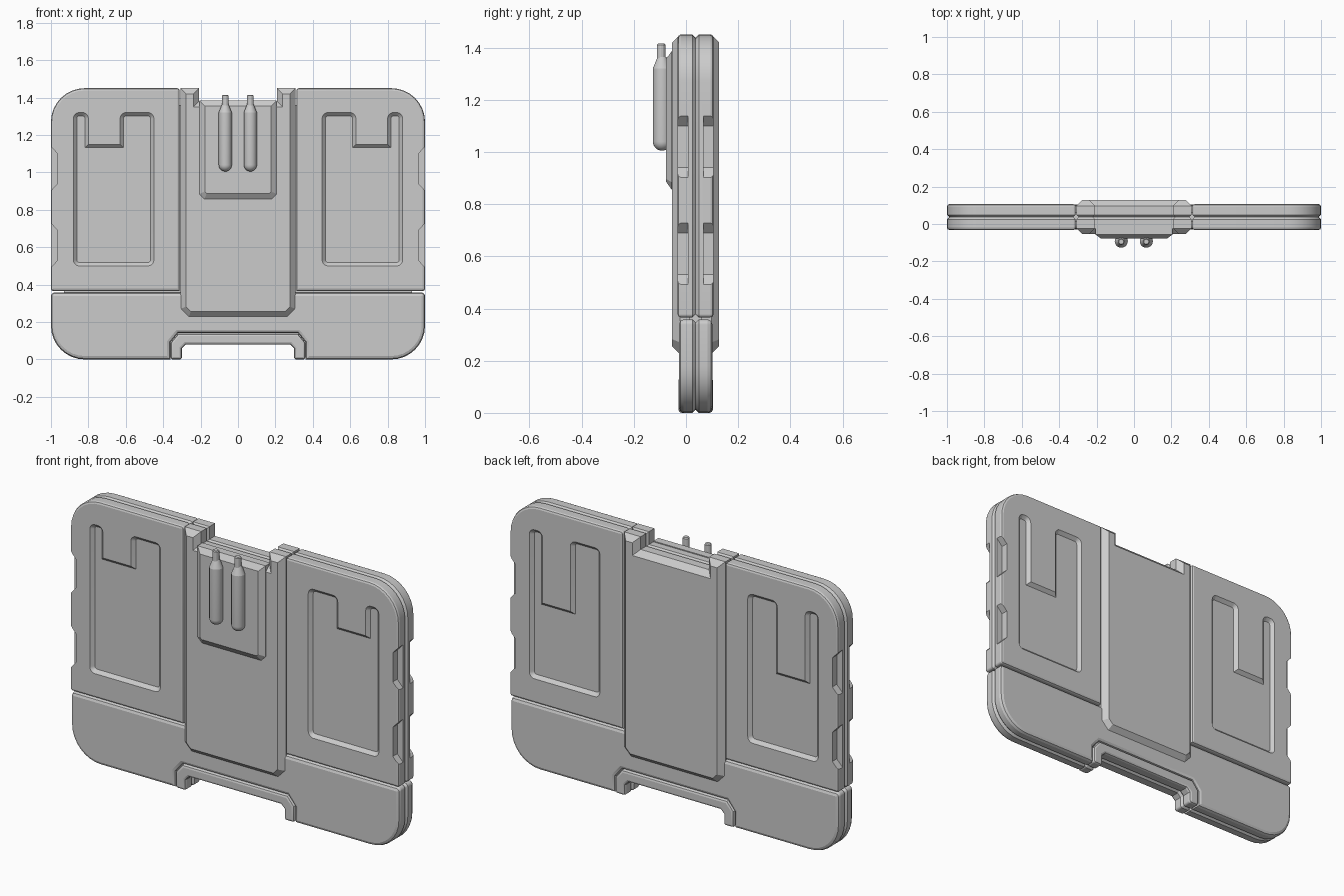
import bpy, bmesh, math
from mathutils import Vector

if "Cube" in bpy.data.objects:
    bpy.data.objects.remove(bpy.data.objects["Cube"])

MID = 0.037  # y of the seam between front and back shells


def fillet(points, n=8):
    """Outline from (x, z[, radius]) corners, counter-clockwise."""
    out = []
    for i, p in enumerate(points):
        c = Vector(p[:2])
        r = p[2] if len(p) > 2 else 0
        if r == 0:
            out.append(c)
            continue
        a = (Vector(points[i - 1][:2]) - c).normalized()
        b = (Vector(points[(i + 1) % len(points)][:2]) - c).normalized()
        half = a.angle(b) / 2
        centre = c + (a + b).normalized() * (r / math.sin(half))
        s = c + a * (r / math.tan(half)) - centre
        e = c + b * (r / math.tan(half)) - centre
        w = math.pi - 2 * half
        for k in range(n + 1):
            t = k / n * w
            out.append(centre + (s * math.sin(w - t) + e * math.sin(t)) / math.sin(w))
    area = sum(out[i - 1].x * p.y - p.x * out[i - 1].y for i, p in enumerate(out))
    return out if area > 0 else out[::-1]


def inset(loop, d):
    res = []
    for i, p in enumerate(loop):
        e1 = (p - loop[i - 1]).normalized()
        e2 = (loop[(i + 1) % len(loop)] - p).normalized()
        n1, n2 = Vector((-e1.y, e1.x)), Vector((-e2.y, e2.x))
        res.append(p + (n1 + n2) * (d / (1 + n1.dot(n2))))
    return res


def skin(name, rings):
    """Closed solid through a stack of matching rings."""
    bm = bmesh.new()
    vr = [[bm.verts.new(c) for c in ring] for ring in rings]
    for a, b in zip(vr, vr[1:]):
        for i in range(len(a)):
            bm.faces.new((a[i - 1], a[i], b[i], b[i - 1]))
    caps = [bm.faces.new(vr[0][::-1]), bm.faces.new(vr[-1])]
    bm.normal_update()
    bmesh.ops.triangulate(bm, faces=caps, ngon_method='EAR_CLIP')
    bm.normal_update()
    if bm.calc_volume(signed=True) < 0:
        bmesh.ops.reverse_faces(bm, faces=bm.faces[:])
    me = bpy.data.meshes.new(name)
    bm.to_mesh(me)
    bm.free()
    ob = bpy.data.objects.new(name, me)
    bpy.context.collection.objects.link(ob)
    return ob


def loft(name, points, side, profile):
    """Plate from an outline; profile is (distance from seam, inset)."""
    loop = fillet(points)
    return skin(name, [[(p.x, MID + side * d, p.y) for p in inset(loop, i)]
                       for d, i in profile])


def shell(depth, b=0.018):
    return [(0, 0.012), (0.012, 0), (depth - b, 0), (depth - b * 0.3, b * 0.3), (depth, b)]


def lathe(name, cx, cy, profile, n=20):
    return skin(name, [[(cx + r * math.cos(k * math.tau / n), cy + r * math.sin(k * math.tau / n), z)
                        for k in range(n)] for r, z in profile])


def cut(ob, cutter):
    cutter.hide_render = True
    m = ob.modifiers.new("cut", 'BOOLEAN')
    m.operation, m.solver, m.object = 'DIFFERENCE', 'EXACT', cutter
    bpy.context.view_layer.update()
    bpy.context.view_layer.objects.active = ob
    bpy.ops.object.modifier_apply(modifier=m.name)
    bpy.data.objects.remove(cutter)


D = 0.069
for side, label, tab_z in ((-1, "front", 1.15), (1, "back", 0.93)):
    # upper side plates with U-shaped recess and edge grips
    wing = loft(f"{label}_side_plates",
                [(0.312, 0.366), (1, 0.366, 0.013), (1, 1.45, 0.18), (0.312, 1.45, 0.013)],
                side, shell(D, 0.0125))
    r = 0.032
    cut(wing, loft("recess_cutter",
                   [(0.45, 0.5, r), (0.88, 0.5, r), (0.88, 1.32, r), (0.8, 1.32, r),
                    (0.8, tab_z), (0.63, tab_z), (0.63, 1.32, r), (0.45, 1.32, r)],
                   side, [(D + 0.018, -0.018), (D - 0.018, 0.018)]))
    for z in (0.49, 0.9):
        cut(wing, loft("grip_cutter",
                       [(1.03, z - 0.03), (1.03, z + 0.27), (0.965, z + 0.2), (0.965, z + 0.04)],
                       side, [(0.03, 0), (0.12, 0)]))
    wing.modifiers.new("mirror", 'MIRROR')

    # lower plate, notched for the handle
    loft(f"{label}_lower_plate",
         [(-1, 0.358, 0.02), (-1, 0, 0.18), (-0.362, 0), (-0.362, 0.09), (-0.32, 0.14),
          (0.32, 0.14), (0.362, 0.09), (0.362, 0), (1, 0, 0.18), (1, 0.358, 0.02)],
         side, shell(0.064))

    # handle bracket
    loft(f"{label}_handle",
         [(-0.36, 0, 0.013), (-0.3, 0, 0.013), (-0.3, 0.06), (-0.28, 0.08), (0.28, 0.08),
          (0.3, 0.06), (0.3, 0, 0.013), (0.36, 0, 0.013), (0.36, 0.09), (0.32, 0.138),
          (-0.32, 0.138), (-0.36, 0.09)],
         side, shell(0.066, 0.0125))

    # raised centre panel with two top ridges
    loft(f"{label}_centre_panel",
         [(-0.308, 0.27), (-0.265, 0.225), (0.265, 0.225), (0.308, 0.27), (0.308, 1.45),
          (0.208, 1.45), (0.208, 1.38), (-0.208, 1.38), (-0.208, 1.45), (-0.308, 1.45)],
         side, [(0, 0.012), (0.012, 0), (0.06, 0), (0.09, 0.03)])

# inner core closing the seams
loft("core", [(-0.93, 0.2), (0.93, 0.2), (0.93, 1.36, 0.15), (-0.93, 1.36, 0.15)],
     1, [(-0.025, 0), (0.025, 0)])

# front holder plate
loft("holder_plate",
     [(-0.207, 0.885), (-0.18, 0.857), (0.18, 0.857), (0.207, 0.885), (0.207, 1.385), (-0.207, 1.385)],
     -1, [(0.05, 0), (0.093, 0), (0.114, 0.03)])

# twin rods with tips
R = 0.035
for label, x in (("left", -0.068), ("right", 0.066)):
    base = [(R * math.sin(a), 1.04 - R * math.cos(a)) for a in (0.2, 0.5, 0.8, 1.1, 1.35)]
    lathe(f"{label}_rod", x, -0.092, base + [(R, 1.04), (R, 1.32), (0.017, 1.365)])
    lathe(f"{label}_rod_tip", x, -0.095, [(0.017, 1.3), (0.017, 1.41), (0.013, 1.415)], 14)

# smooth the rounded edges, keeping the plate bevels crisp
bpy.ops.object.select_all(action='SELECT')
bpy.context.view_layer.objects.active = bpy.data.objects["core"]
bpy.ops.object.shade_smooth_by_angle(angle=math.radians(20))
